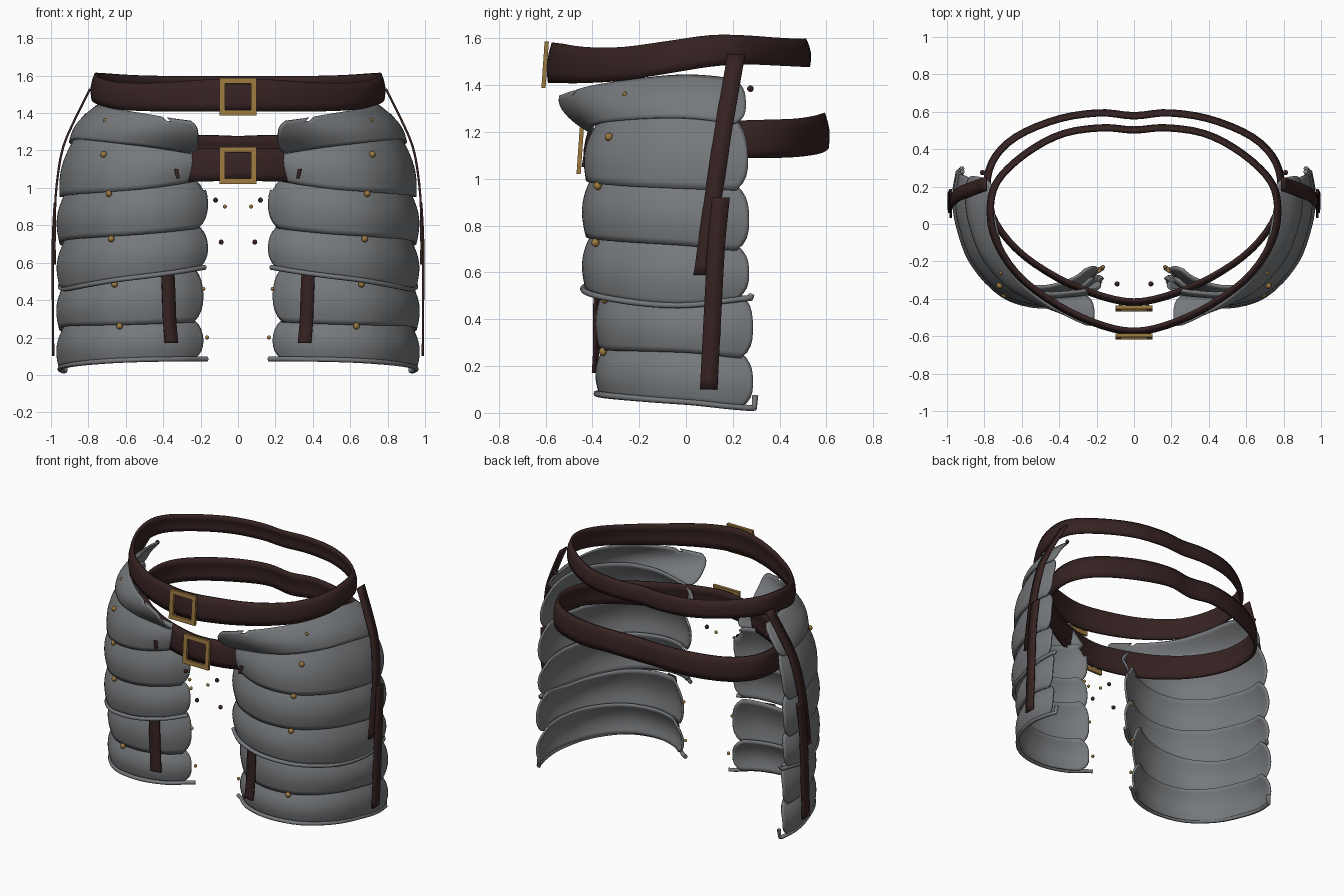
import bpy, bmesh, math
from mathutils import Vector, Matrix

old = bpy.data.objects.get("Cube")
if old:
    bpy.data.objects.remove(old, do_unlink=True)


def material(name, r, g, b, rough):
    m = bpy.data.materials.new(name)
    m.use_nodes = True
    m.diffuse_color = (r, g, b, 1)
    n = m.node_tree.nodes["Principled BSDF"]
    n.inputs["Base Color"].default_value = (r, g, b, 1)
    n.inputs["Roughness"].default_value = rough
    return m


STEEL = material("grey steel", 0.18, 0.19, 0.2, 0.5)
LEATHER = material("dark brown leather", 0.037, 0.016, 0.016, 0.7)
BRASS = material("brass", 0.33, 0.19, 0.05, 0.4)


def spline(pts, u, closed=False):
    """Point at u (0..1) on a smooth curve through pts."""
    n = len(pts)
    s = u * (n if closed else n - 1)
    i = int(s) if closed else min(int(s), n - 2)
    t = s - i
    get = (lambda k: Vector(pts[k % n])) if closed else (lambda k: Vector(pts[max(0, min(n - 1, k))]))
    a, b, c, d = (get(i + k) for k in (-1, 0, 1, 2))
    return 0.5 * (2 * b + (c - a) * t + (2 * a - 5 * b + 4 * c - d) * t ** 2 + (3 * b - a - 3 * c + d) * t ** 3)


def finish(ob, mat, thick=0, mirror=True, angle=40):
    ob.data.materials.append(mat)
    if thick:
        m = ob.modifiers.new("thickness", "SOLIDIFY")
        m.thickness, m.offset = thick, 0
    if mirror:
        ob.modifiers.new("mirror", "MIRROR")
    if ob.type == "MESH":
        bpy.ops.object.select_all(action="DESELECT")
        ob.select_set(True)
        bpy.context.view_layer.objects.active = ob
        bpy.ops.object.shade_smooth_by_angle(angle=math.radians(angle))


def add_object(name, data):
    ob = bpy.data.objects.new(name, data)
    bpy.context.scene.collection.objects.link(ob)
    return ob


def add_mesh(name, bm):
    me = bpy.data.meshes.new(name)
    bm.normal_update()
    bm.to_mesh(me)
    bm.free()
    return add_object(name, me)


def sheet(name, fn, nu, nv, closed=False, skip=()):
    """Grid surface from fn(u, v); skip lists missing cells."""
    bm = bmesh.new()
    rows = [[bm.verts.new(fn(i / nu, j / nv)) for j in range(nv + 1)] for i in range(nu if closed else nu + 1)]
    for i in range(nu):
        for j in range(nv):
            if (i, j) not in skip:
                p, q = rows[i], rows[(i + 1) % len(rows)]
                bm.faces.new((p[j], p[j + 1], q[j + 1], q[j]))
    return add_mesh(name, bm)


# Plan paths of the thigh plates, from inner end round to the back
WAIST = [(.21, -.58), (.34, -.525), (.50, -.43), (.64, -.30), (.73, -.13), (.765, .02), (.785, .15), (.775, .25)]
HIP = [(.21, -.37), (.32, -.385), (.49, -.39), (.66, -.33), (.80, -.18), (.87, 0), (.89, .14), (.88, .255)]
THIGH = [(.18, -.27), (.29, -.365), (.48, -.415), (.69, -.365), (.85, -.20), (.925, 0), (.94, .14), (.92, .265)]
LOWER = [(.03 + .97 * x, .94 * y + .032) for x, y in THIGH]

# Plate edge heights at inner end, front, outside and back
EDGES = [(1.35, 1.40, 1.44, 1.42), (1.18, 1.23, 1.26, 1.23), (1.05, .99, .96, .95),
         (.79, .75, .72, .69), (.575, .52, .46, .49), (.285, .27, .26, .23), (.085, .08, .05, .02)]


def height(edge, u):
    return spline([(z, 0) for z in edge], u).x


def plate_point(k, u, v, lift=0):
    """Point on plate k: u along it, v from its top edge down."""
    top, bottom = [(WAIST, HIP), (HIP, THIGH), (THIGH, THIGH), (THIGH, THIGH), (LOWER, LOWER), (LOWER, LOWER)][k]
    trim = .07 * abs(2 * v - 1) ** 2.6
    u = trim + u * (1 - 2 * trim)

    def at(s):
        return spline(top, s).lerp(spline(bottom, s), v)
    p = at(u)
    t = (at(min(1, u + .01)) - at(max(0, u - .01))).normalized()
    off = .032 * v + .03 * math.sin(math.pi * v) - .025 + lift
    z = (height(EDGES[k], u) + (.025 if k else 0)) * (1 - v) + height(EDGES[k + 1], u) * v
    return p.x + t.y * off, p.y - t.x * off, z


TORN = {0: [(5, 0)], 2: [(0, 1), (0, 2)]}
for k in range(6):
    ob = sheet(f"thigh_plate_{k + 1}", lambda u, v: plate_point(k, u, v), 36, 10, skip=TORN.get(k, ()))
    finish(ob, STEEL, .014)


# Rolled rims with turned-up back ends
def rim(name, path, edge, lead, hook):
    pts = []
    for i in range(31):
        u = i / 30
        p = spline(path, u)
        pts.append((p.x + .012 * u, p.y - .035 * (1 - u), height(edge, u)))
    x, y, z = pts[0]
    pts.insert(0, (x - lead, y + lead * .6, z))
    x, y, z = pts[-1]
    pts += [(x - .01, y + .01, z), (x - .015, y + .015, z + hook)]
    cu = bpy.data.curves.new(name, "CURVE")
    cu.dimensions = "3D"
    cu.bevel_depth, cu.bevel_resolution, cu.use_fill_caps = .013, 2, True
    sp = cu.splines.new("POLY")
    sp.points.add(len(pts) - 1)
    for q, co in zip(sp.points, pts):
        q.co = (*co, 1)
    finish(add_object(name, cu), STEEL)


rim("middle_rim", THIGH, EDGES[4], .005, .015)
rim("bottom_rim", LOWER, EDGES[6], .04, .055)


# Belts: half loop from front to back as x, y, bottom, top
def belt(name, half):
    loop = half + [(-p[0], *p[1:]) for p in reversed(half[1:-1])]

    def surface(u, v):
        x, y, lo, hi = spline(loop, u, True)
        out = Vector((x, y)).normalized() * (.012 * math.sin(math.pi * v) + .016 * (.5 - v))
        return x + out.x, y + out.y, lo + (hi - lo) * v
    finish(sheet(name, surface, 72, 4, True), LEATHER, .02, False)


belt("upper_belt", [(0, -.572, 1.41, 1.58), (.2, -.53, 1.41, 1.575), (.42, -.425, 1.41, 1.56),
                    (.62, -.27, 1.42, 1.56), (.74, -.08, 1.45, 1.585), (.765, .1, 1.48, 1.61),
                    (.72, .24, 1.49, 1.61), (.57, .38, 1.485, 1.6), (.38, .48, 1.48, 1.595),
                    (.17, .512, 1.48, 1.595), (0, .5, 1.48, 1.595)])
belt("lower_belt", [(0, -.415, 1.04, 1.21), (.2, -.375, 1.035, 1.21), (.42, -.28, 1.04, 1.21),
                    (.62, -.14, 1.06, 1.22), (.75, .03, 1.08, 1.235), (.785, .2, 1.09, 1.245),
                    (.745, .35, 1.09, 1.25), (.62, .47, 1.095, 1.255), (.4, .56, 1.11, 1.27),
                    (.18, .592, 1.13, 1.28), (0, .576, 1.12, 1.275)])


# Square buckle frames
def buckle(name, y, z):
    bm = bmesh.new()
    w, bar = .085, .029
    parts = [((s * w, 0, 0), (bar, .018, .198)) for s in (-1, 1)]
    parts += [((0, 0, s * w), (.198, .018, bar)) for s in (-1, 1)]
    for loc, size in parts:
        bmesh.ops.create_cube(bm, size=1, matrix=Matrix.Translation(loc) @ Matrix.Diagonal((*size, 1)))
    ob = add_mesh(name, bm)
    ob.location = (0, y, z)
    ob.rotation_euler.x = math.radians(-4)
    finish(ob, BRASS, mirror=False, angle=20)


buckle("upper_buckle", -.602, 1.487)
buckle("lower_buckle", -.452, 1.12)


# Hanging straps: centre points, width vector
def strap(name, pts, side):
    def surface(u, v):
        return spline(pts, u) + Vector(side) * (v - .5)
    finish(sheet(name, surface, 16, 1), LEATHER, .012)


strap("upper_side_strap", [(.79, .215, 1.53), (.875, .185, 1.36), (.94, .158, 1.2),
                           (.973, .125, .98), (.98, .095, .77), (.98, .07, .59)], (0, .075, 0))
strap("lower_side_strap", [(.98, .15, .92), (.99, .13, .72), (.99, .115, .45), (.988, .097, .1)], (0, .075, 0))
strap("front_strap", [(.375, -.382, .54), (.37, -.384, .42), (.365, -.384, .28), (.355, -.39, .17)],
      (.07, -.014, 0))
strap("torn_tab", [(.33, -.432, 1.1), (.32, -.44, 1.05)], (.02, 0, 0))


# Rivets
def rivets(name, spots, radius, mat):
    bm = bmesh.new()
    for p in spots:
        bmesh.ops.create_uvsphere(bm, u_segments=10, v_segments=6, radius=radius, matrix=Matrix.Translation(p))
    finish(add_mesh(name, bm), mat, angle=60)


def on_plate(k, x, v, lift=.01):
    """Spot on the front of plate k nearest to the given x."""
    return min((plate_point(k, i / 200, v, lift) for i in range(200)), key=lambda p: abs(p[0] - x))


rivets("front_rivets", [on_plate(1, .72, .31), on_plate(2, .69, .13, .02), on_plate(3, .675, .15, .02),
                        on_plate(4, .66, .18, .02), on_plate(5, .635, .15, .022)], .018, BRASS)
rivets("small_rivets", [on_plate(0, .71, .35, .007), (.185, -.25, .74), (.185, -.24, .46), (.165, -.23, .2),
                        (.07, -.43, .9)], .011, BRASS)
rivets("dark_rivets", [(.12, -.4, .935), (.09, -.32, .71), (.81, .275, 1.385)], .014, LEATHER)
